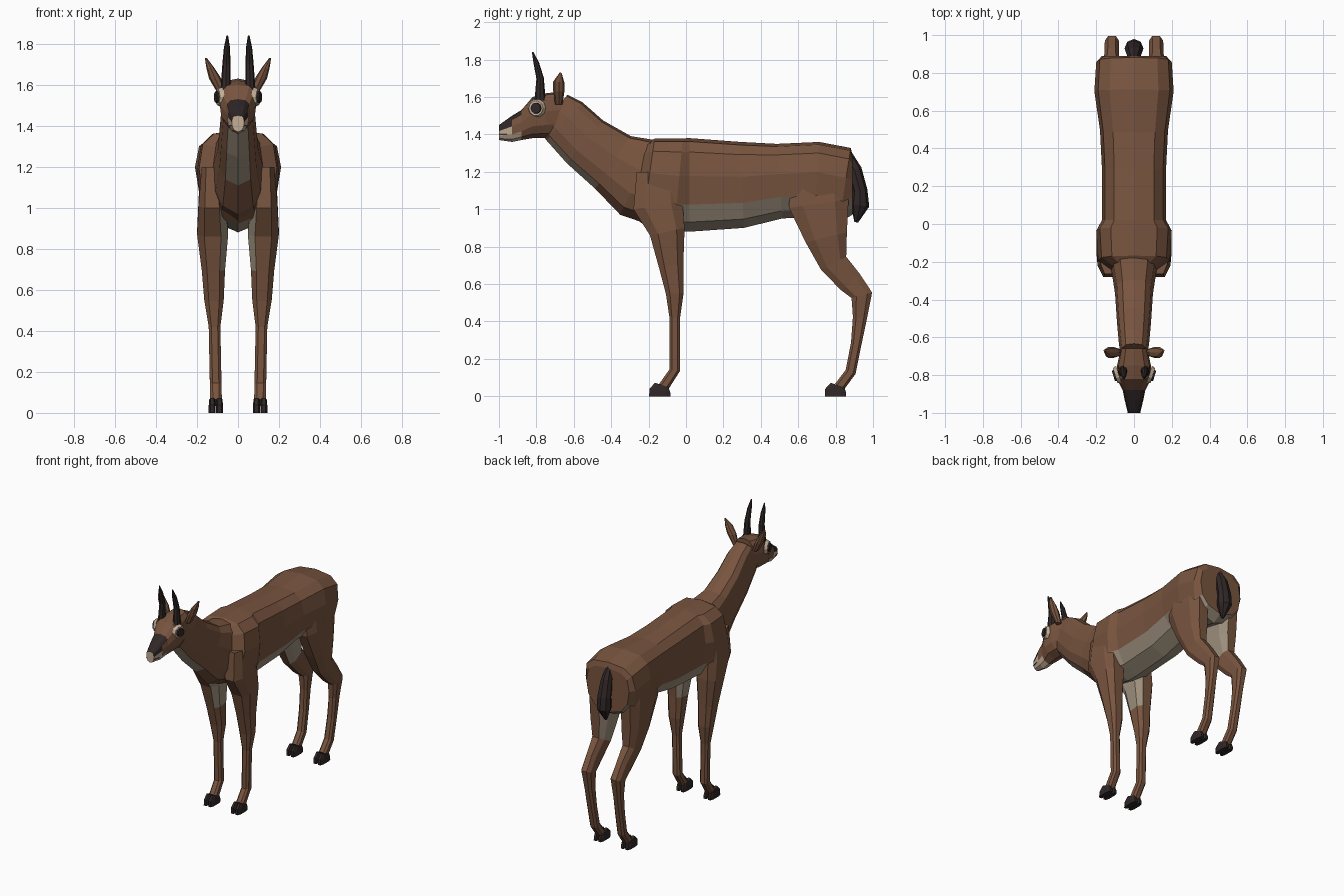
import bpy, bmesh, math
from mathutils import Matrix, Vector

if "Cube" in bpy.data.objects:
    bpy.data.objects.remove(bpy.data.objects["Cube"])


def material(name, rgb):
    mat = bpy.data.materials.new(name)
    mat.use_nodes = True
    mat.diffuse_color = (*rgb, 1)
    mat.node_tree.nodes["Principled BSDF"].inputs["Base Color"].default_value = (*rgb, 1)
    return mat


materials = [material("brown coat", (.19, .09, .05)),
             material("pale belly", (.33, .27, .2)),
             material("dark horn", (.03, .02, .02)),
             material("cream muzzle", (.56, .43, .31))]
BROWN, PALE, DARK, CREAM = range(len(materials))


def finish(name, bm, colour):
    """Colour the faces by an index or a rule, then make the object."""
    bmesh.ops.recalc_face_normals(bm, faces=bm.faces)
    for face in bm.faces:
        if callable(colour):
            face.material_index = colour(face.calc_center_median(), face.normal)
        else:
            face.material_index = colour
    mesh = bpy.data.meshes.new(name)
    bm.to_mesh(mesh)
    bm.free()
    for mat in materials:
        mesh.materials.append(mat)
    bpy.context.collection.objects.link(bpy.data.objects.new(name, mesh))


def signed_power(value, power):
    return math.copysign(abs(value) ** power, value)


def section(sides, phase=0, boxiness=.7, lift=1):
    """Rounded box outline; a lift below one moves its widest point up."""
    outline = []
    for i in range(sides):
        angle = math.tau * (i + phase) / sides
        height = (1 + signed_power(round(math.cos(angle), 5), boxiness)) / 2
        outline.append((2 * height ** lift - 1, signed_power(round(math.sin(angle), 5), boxiness)))
    return outline


TRUNK = section(12, lift=.75)
LIMB = section(8, phase=.5)
ROUND = section(8, boxiness=1)


def tube(name, outline, path, colour=BROWN, side=1, x=0, splay=0, lean=True):
    """Skin an outline along a path of (y, z, half depth, half width)."""
    bm = bmesh.new()
    points = [Vector(p[:2]) for p in path]
    rings = []
    for i, (y, z, depth, width) in enumerate(path):
        along = (points[min(i + 1, len(path) - 1)] - points[max(i - 1, 0)]).normalized()
        axis = Vector((-along.y, along.x)) if lean else Vector((0, 1))
        centre = x + splay * (z - path[0][1])
        rings.append([bm.verts.new((side * (centre + v * width),
                                    y + axis.x * u * depth,
                                    z + axis.y * u * depth)) for u, v in outline])
    for ring, following in zip(rings, rings[1:]):
        for i in range(len(outline)):
            bm.faces.new((ring[i - 1], ring[i], following[i], following[i - 1]))
    bm.faces.new(rings[0])
    bm.faces.new(rings[-1])
    finish(name, bm, colour)


def disc(name, centre, radius, depth, yaw, colour):
    """Shallow round plate facing sideways."""
    bm = bmesh.new()
    bmesh.ops.create_cone(bm, cap_ends=True, segments=10, radius1=radius,
                          radius2=radius * .8, depth=depth)
    turn = Matrix.Rotation(yaw, 4, 'Z') @ Matrix.Rotation(math.pi / 2, 4, 'Y')
    bm.transform(Matrix.Translation(centre) @ turn)
    finish(name, bm, colour)


def torso_colour(centre, normal):
    underside = normal.z < -.3 and centre.z < 1.05
    return PALE if underside and centre.y > -.2 else BROWN


def throat_colour(centre, normal):
    return PALE if centre.z > 1.14 and normal.z < -.5 else BROWN


def head_colour(centre, normal):
    if centre.y > -.9:
        return BROWN
    if centre.z < 1.43:
        return CREAM
    return DARK if centre.y < -.95 or normal.z > .3 else BROWN


def leg_colour(centre, normal):
    faces_inward = normal.x * centre.x < 0 and abs(normal.x) > .6
    return PALE if faces_inward and .7 < centre.z < 1.05 else BROWN


# Torso, from chest to rump
tube("torso", TRUNK, [
    (-.25, 1.16, .2, .12),
    (-.2, 1.15, .23, .19),
    (-.04, 1.13, .25, .2),
    (.02, 1.13, .25, .17),
    (.3, 1.13, .23, .17),
    (.5, 1.15, .2, .18),
    (.7, 1.16, .2, .21),
    (.85, 1.13, .2, .2),
    (.89, 1.13, .16, .17)], torso_colour)

# Neck and head, from front to back
tube("neck", TRUNK, [
    (-.71, 1.52, .12, .07),
    (-.65, 1.47, .14, .08),
    (-.54, 1.36, .15, .09),
    (-.39, 1.25, .17, .1),
    (-.26, 1.17, .22, .12),
    (-.17, 1.15, .23, .13)], throat_colour)
tube("head", TRUNK, [
    (-1, 1.41, .04, .03),
    (-.93, 1.43, .07, .05),
    (-.88, 1.45, .08, .06),
    (-.82, 1.49, .11, .09),
    (-.75, 1.5, .12, .09),
    (-.66, 1.51, .12, .07)], head_colour, lean=False)
tube("mouth_line", ROUND, [(-1, 1.4, .003, .033), (-.95, 1.4, .003, .045)], DARK)

# Tail
tube("tail", ROUND, [
    (.86, 1.29, .03, .02),
    (.9, 1.21, .04, .04),
    (.93, 1.1, .04, .05),
    (.93, 1.02, .05, .05),
    (.91, .93, .01, .01)], DARK)

# Leg paths, from body to ankle
LEGS = {
    "front": [(-.15, 1.2, .12, .05),
              (-.15, 1.02, .14, .07),
              (-.1, .88, .1, .08),
              (-.08, .7, .07, .06),
              (-.06, .55, .05, .05),
              (-.06, .42, .03, .03),
              (-.06, .14, .03, .03),
              (-.12, .05, .03, .03)],
    "hind": [(.7, 1.2, .15, .05),
             (.71, 1.03, .17, .07),
             (.75, .85, .12, .07),
             (.79, .71, .08, .05),
             (.88, .61, .07, .04),
             (.94, .54, .06, .04),
             (.93, .42, .04, .03),
             (.91, .28, .03, .03),
             (.88, .13, .03, .03),
             (.82, .05, .03, .03)]}

for label, side in (("left", 1), ("right", -1)):
    # Legs, each with a cloven hoof
    for place, path in LEGS.items():
        tube(f"{label}_{place}_leg", LIMB, path, leg_colour, side, x=.13, splay=.02)
        heel = path[-1][0] - .02
        for toe, x in (("inner", .09), ("outer", .126)):
            tube(f"{label}_{place}_{toe}_toe", LIMB, [
                (heel + .01, .06, .04, .015),
                (heel, .03, .06, .018),
                (heel, 0, .06, .018)], DARK, side, x)

    # Ear
    tube(label + "_ear", ROUND, [
        (-.68, 1.56, .02, .02),
        (-.68, 1.63, .03, .03),
        (-.68, 1.68, .03, .02),
        (-.67, 1.73, .005, .005)], BROWN, side, x=.08, splay=.45)

    # Horn
    tube(label + "_horn", ROUND, [
        (-.78, 1.58, .03, .025),
        (-.78, 1.7, .02, .02),
        (-.8, 1.78, .015, .015),
        (-.82, 1.84, .004, .004)], DARK, side, x=.06, splay=-.03)

    # Eye: cream surround and dark eyeball
    disc(label + "_eye_surround", Vector((side * .09, -.8, 1.54)), .05, side * .02, side * -.3, CREAM)
    disc(label + "_eyeball", Vector((side * .095, -.8, 1.54)), .035, side * .03, side * -.3, DARK)
